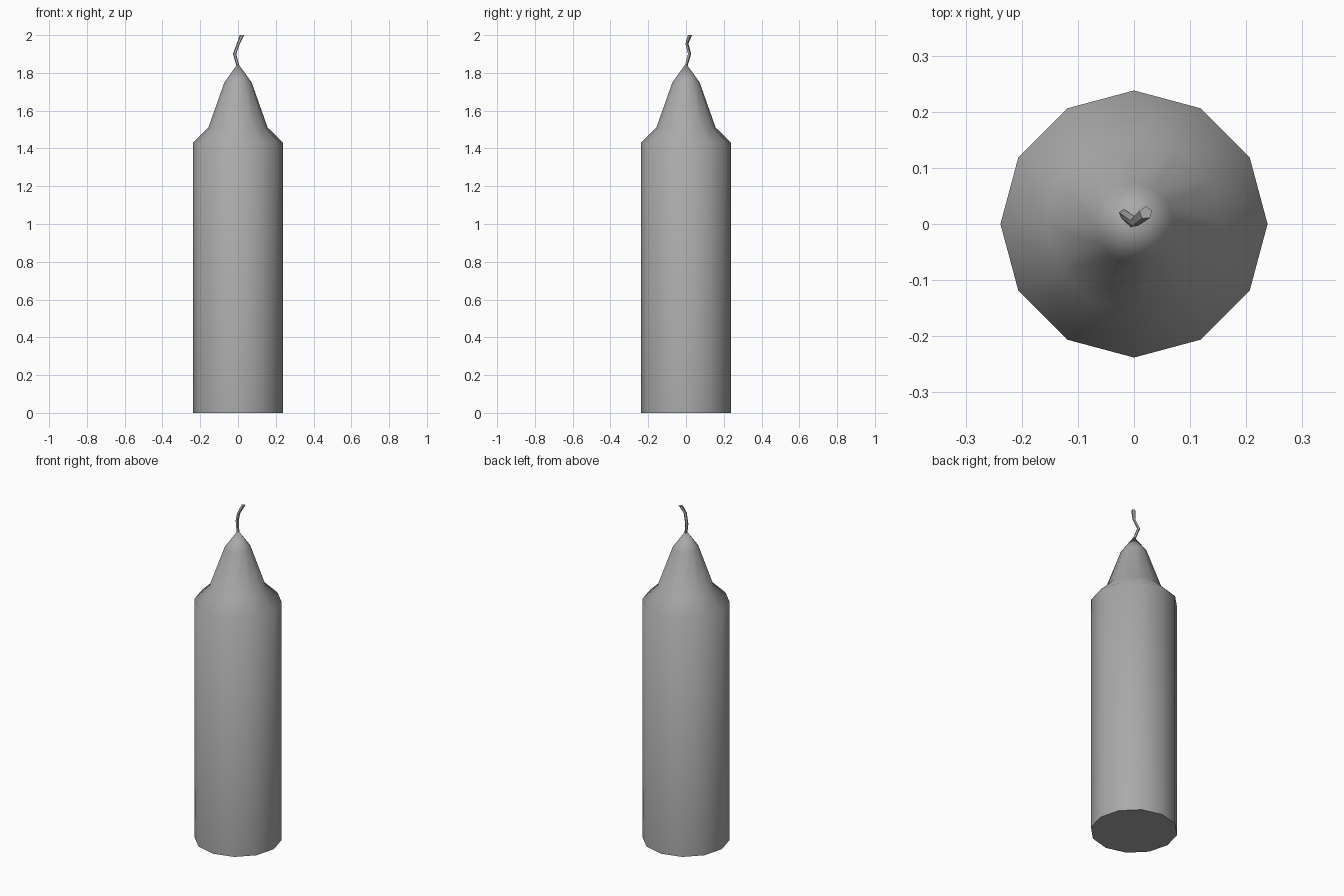
import bpy
import bmesh
import math

cube = bpy.data.objects.get("Cube")
if cube:
    bpy.data.objects.remove(cube)

grey = bpy.data.materials.new("wax grey")
grey.use_nodes = True
colour = (0.4, 0.4, 0.4, 1)
grey.diffuse_color = colour
grey.node_tree.nodes["Principled BSDF"].inputs["Base Color"].default_value = colour


def loft(name, sections, sides, tip=None, turn=0):
    """Join horizontal rings (x, y, z, radius); close with a cap or a point."""
    bm = bmesh.new()
    rings = []
    for x, y, z, r in sections:
        angles = [turn + math.tau * i / sides for i in range(sides)]
        rings.append([bm.verts.new((x + r * math.cos(a), y + r * math.sin(a), z))
                      for a in angles])
    for low, high in zip(rings, rings[1:]):
        for i in range(sides):
            j = (i + 1) % sides
            bm.faces.new((low[i], low[j], high[j], high[i]))
    bm.faces.new(rings[0][::-1])
    if tip:
        point = bm.verts.new(tip)
        for i in range(sides):
            bm.faces.new((rings[-1][i], rings[-1][(i + 1) % sides], point))
    else:
        bm.faces.new(rings[-1])
    bmesh.ops.recalc_face_normals(bm, faces=bm.faces)
    mesh = bpy.data.meshes.new(name)
    bm.to_mesh(mesh)
    bm.free()
    mesh.materials.append(grey)
    obj = bpy.data.objects.new(name, mesh)
    bpy.context.collection.objects.link(obj)
    bpy.ops.object.select_all(action="DESELECT")
    obj.select_set(True)
    bpy.context.view_layer.objects.active = obj
    bpy.ops.object.shade_smooth_by_angle(angle=math.radians(55))
    return obj


# Twelve-sided wax body with a sloped shoulder and tapered top
profile = [(0.238, 0), (0.238, 1.43), (0.157, 1.51), (0.072, 1.75)]
loft("candle_body", [(0, 0, z, r) for r, z in profile], 12, tip=(0, 0, 1.85))

# Thin crooked wick
loft("wick", [(0, 0, 1.835, 0.008), (-0.018, 0.018, 1.9, 0.009),
              (0.002, 0.004, 1.955, 0.009), (0.021, 0.02, 2.0, 0.012)],
     5, turn=math.radians(20))
